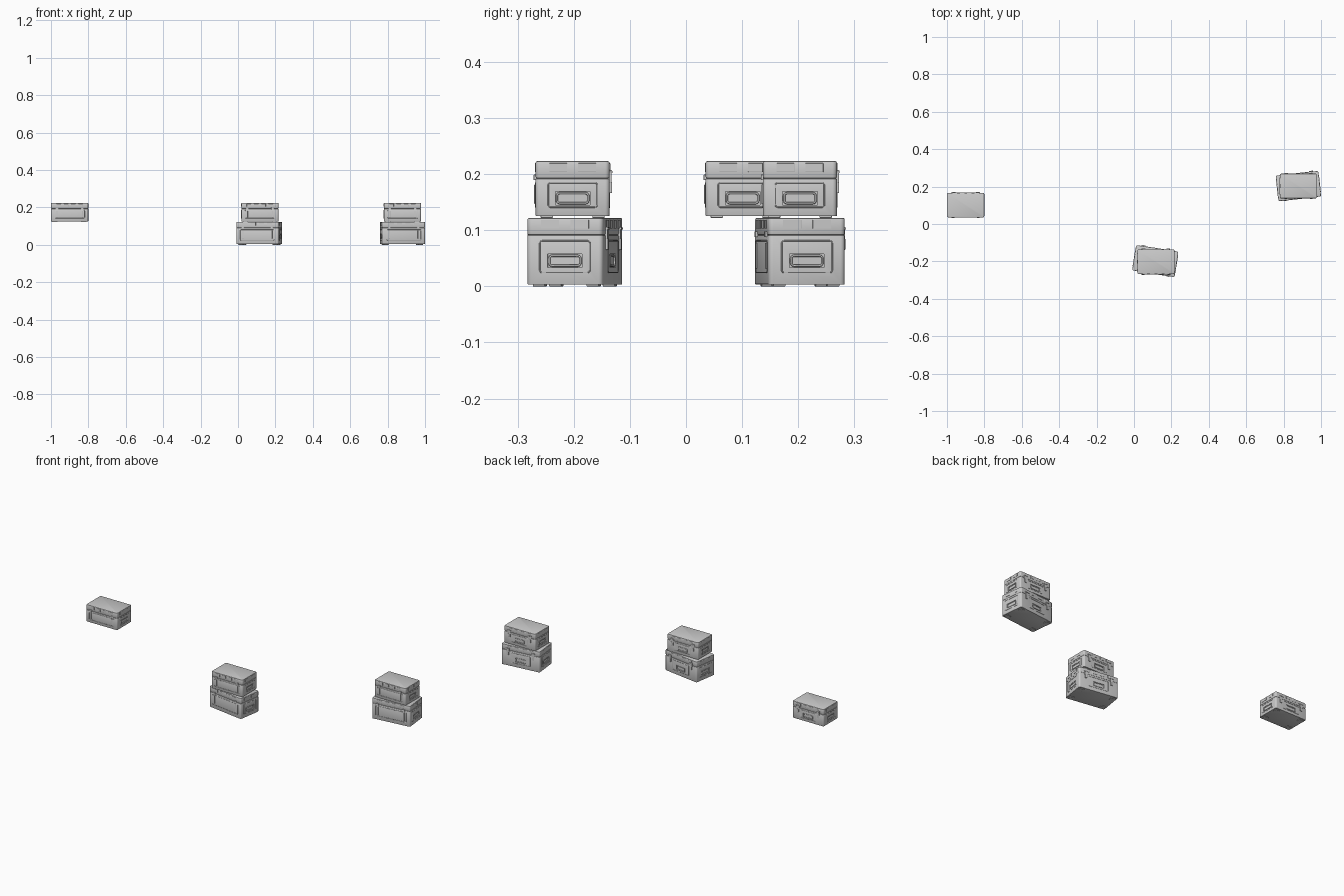
import bpy, bmesh
from math import radians, pi, cos, sin
from mathutils import Matrix, Vector

if "Cube" in bpy.data.objects:
    bpy.data.objects.remove(bpy.data.objects["Cube"])


def add_mesh(name, bm, mat):
    me = bpy.data.meshes.new(name)
    bm.to_mesh(me)
    bm.free()
    ob = bpy.data.objects.new(name, me)
    bpy.context.collection.objects.link(ob)
    ob.matrix_world = mat
    return ob


def smooth(ob):
    bpy.ops.object.select_all(action='DESELECT')
    ob.select_set(True)
    bpy.context.view_layer.objects.active = ob
    bpy.ops.object.shade_smooth_by_angle(angle=radians(35))


def shell(name, size, loc, mat, r, edge):
    """Box with rounded upright corners and softened top and bottom rims."""
    bm = bmesh.new()
    bmesh.ops.create_cube(bm, size=1, matrix=Matrix.Translation(loc) @ Matrix.Diagonal((*size, 1)))
    up = [e for e in bm.edges if abs(e.verts[0].co.z - e.verts[1].co.z) > 1e-5]
    bmesh.ops.bevel(bm, geom=up, offset=r, segments=4, profile=0.5, affect='EDGES')
    rim = [e for e in bm.edges if abs(e.verts[0].co.z - e.verts[1].co.z) < 1e-5]
    bmesh.ops.bevel(bm, geom=rim, offset=edge, segments=2, profile=0.5, affect='EDGES')
    return add_mesh(name, bm, mat)


def blocks(name, items, mat, bevel=0.0):
    """Several boxes in one object; items are (matrix, location, size)."""
    bm = bmesh.new()
    for m, loc, size in items:
        bmesh.ops.create_cube(bm, size=1, matrix=m @ Matrix.Translation(loc) @ Matrix.Diagonal((*size, 1)))
    if bevel:
        bmesh.ops.bevel(bm, geom=bm.edges[:], offset=bevel, segments=2, profile=0.5, affect='EDGES')
    return add_mesh(name, bm, mat)


def bead(name, w, h, r, thick, mat):
    """Rounded-rectangle loop of round bar lying in the local xy plane."""
    cu = bpy.data.curves.new(name, 'CURVE')
    cu.dimensions = '3D'
    cu.bevel_depth = thick
    cu.bevel_resolution = 1
    pts = []
    for i, (sx, sy) in enumerate(((1, 1), (-1, 1), (-1, -1), (1, -1))):
        for k in range(4):
            a = i * pi / 2 + k * pi / 6
            pts.append((sx * (w / 2 - r) + r * cos(a), sy * (h / 2 - r) + r * sin(a), 0, 1))
    sp = cu.splines.new('POLY')
    sp.points.add(len(pts) - 1)
    for p, co in zip(sp.points, pts):
        p.co = co
    sp.use_cyclic_u = True
    ob = bpy.data.objects.new(name, cu)
    bpy.context.collection.objects.link(ob)
    ob.matrix_world = mat
    return ob


def wall(angle, dist):
    """Wall frame: x along the wall, y up, z outward; angle 0 is the front."""
    return Matrix.Rotation(angle, 4, 'Z') @ Matrix.Translation((0, -dist, 0)) @ Matrix.Rotation(pi / 2, 4, 'X')


def crate(tag, L, D, H, seam, centre, z, turn):
    M = Matrix.Translation((*centre, z)) @ Matrix.Rotation(radians(turn), 4, 'Z')
    foot = 0.003
    front, right, back, left = wall(0, D / 2), wall(pi / 2, L / 2), wall(pi, D / 2), wall(-pi / 2, L / 2)

    # body, lid and the core seen in the seam
    body = shell(tag + "_body", (L, D, seam - foot), (0, 0, (seam + foot) / 2), M, 0.008, 0.0015)
    lid = shell(tag + "_lid", (L, D, H - seam), (0, 0, (H + seam) / 2), M, 0.008, 0.003)
    shell(tag + "_seal", (L - 0.005, D - 0.005, 0.008), (0, 0, seam), M, 0.006, 0.001)

    # handle pockets sunk into both ends and the back
    pv = seam * 0.5
    pocket_h = 0.024
    cut = blocks(tag + "_pocket_cutter", [(w, (0, pv, 0), (0.062, pocket_h, 0.008))
                                          for w in (right, back, left)], M)
    cut.hide_render = True
    cut.hide_viewport = False
    cut.display_type = 'WIRE'
    mod = body.modifiers.new("pockets", 'BOOLEAN')
    mod.operation = 'DIFFERENCE'
    mod.object = cut
    mod.solver = 'EXACT'

    # raised panel borders and carrying handles
    for side, w, span in (("front", front, L * 0.8), ("right", right, D * 0.66),
                          ("back", back, L * 0.5), ("left", left, D * 0.66)):
        fh = seam * 0.62
        bead(f"{tag}_{side}_panel_border", span, fh, 0.004, 0.0011,
             M @ w @ Matrix.Translation((0, seam * 0.58, 0)))
        if side != "front":
            bead(f"{tag}_{side}_handle", 0.056, 0.018, 0.005, 0.0019,
                 M @ w @ Matrix.Translation((0, pv, -0.0012)))

    # pads around the lid rim
    lh = H - seam
    pads = []
    for w, span, n in ((front, L, 4), (back, L, 4), (right, D, 2), (left, D, 2)):
        step = span * 0.78 / n
        for i in range(n):
            pads.append((w, ((i - (n - 1) / 2) * step, seam + lh * 0.63, 0),
                         (step * 0.62, lh * 0.5, 0.0024)))
    blocks(tag + "_lid_pads", pads, M, 0.0005)

    # latches bridging the seam on the back, straps on the front
    latches, straps = [], []
    for s in (-1, 1):
        u = s * L * 0.33
        latches += [(back, (u, seam + 0.004, 0.001), (0.017, 0.022, 0.005)),
                    (back, (u, seam - 0.016, 0.001), (0.012, 0.020, 0.006)),
                    (back, (u, seam + 0.012, 0.002), (0.020, 0.004, 0.006))]
        straps += [(front, (s * L * 0.34, seam * 0.60, 0.0005), (0.006, seam * 0.5, 0.004)),
                   (front, (s * L * 0.34, seam + 0.002, 0.001), (0.014, 0.010, 0.005))]
    blocks(tag + "_back_latches", latches, M, 0.0008)
    blocks(tag + "_front_straps", straps, M, 0.0008)

    # feet
    I = Matrix.Identity(4)
    blocks(tag + "_feet", [(I, (sx * (L / 2 - 0.022), sy * (D / 2 - 0.020), 0.0025), (0.026, 0.022, 0.005))
                           for sx in (-1, 1) for sy in (-1, 1)], M, 0.001)
    for ob in (body, lid):
        smooth(ob)


LARGE = (0.229, 0.137, 0.122, 0.091)
SMALL = (0.199, 0.132, 0.101, 0.070)

crate("middle_lower_crate", *LARGE, (0.114, -0.198), 0, -9)
crate("middle_upper_crate", *SMALL, (0.117, -0.202), 0.122, 0)
crate("right_lower_crate", *LARGE, (0.879, 0.203), 0, 6.3)
crate("right_upper_crate", *SMALL, (0.879, 0.203), 0.122, 0)
crate("left_crate", *SMALL, (-0.900, 0.101), 0.122, 0)
